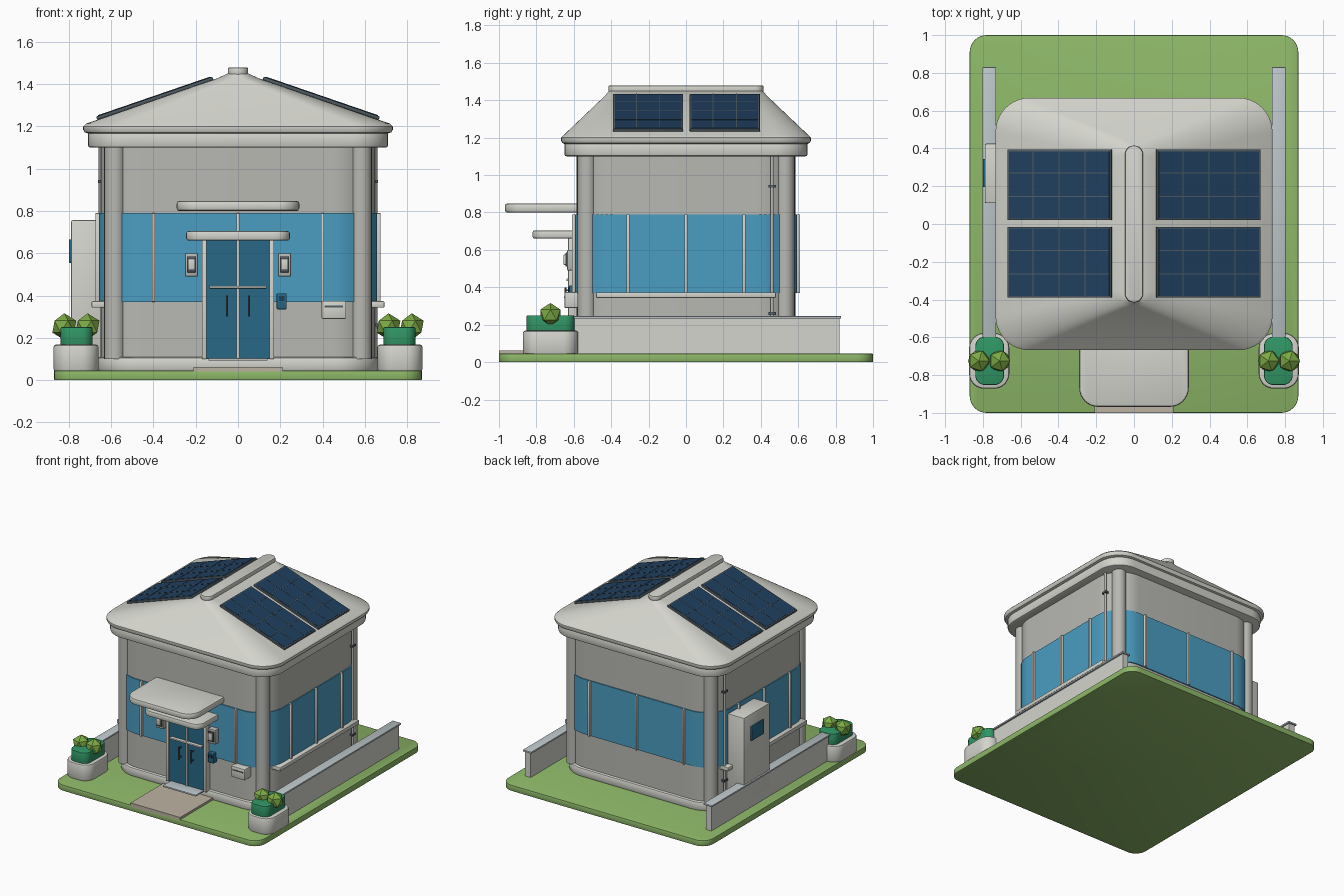
import bpy, bmesh, math
from mathutils import Vector

if "Cube" in bpy.data.objects:
    bpy.data.objects.remove(bpy.data.objects["Cube"])

HX, HY, R = 0.65, 0.585, 0.2   # wall plan: half sizes and corner radius


def mat(name, rgb):
    m = bpy.data.materials.new(name)
    m.diffuse_color = (*rgb, 1)
    m.use_nodes = True
    m.node_tree.nodes["Principled BSDF"].inputs["Base Color"].default_value = m.diffuse_color
    return m


GRASS = mat("grass", (0.27, 0.48, 0.14))
GLASS = mat("glass", (0.07, 0.34, 0.54))
DOOR = mat("door_blue", (0.02, 0.14, 0.24))
SOLAR = mat("solar_blue", (0.014, 0.05, 0.115))
FRAME = mat("dark_frame", (0.08, 0.11, 0.13))
GREEN = mat("hedge_green", (0.03, 0.3, 0.13))
LEAF = mat("leaf", (0.2, 0.4, 0.06))
STONE = mat("path_stone", (0.5, 0.45, 0.36))
WALL = mat("wall_grey", (0.48, 0.48, 0.45))
LIGHT = mat("light_grey", (0.66, 0.66, 0.61))
CAP = mat("cap_grey", (0.5, 0.56, 0.58))


def finish(name, bm, material=None, smooth=True):
    bmesh.ops.recalc_face_normals(bm, faces=bm.faces)
    me = bpy.data.meshes.new(name)
    bm.to_mesh(me)
    bm.free()
    ob = bpy.data.objects.new(name, me)
    bpy.context.collection.objects.link(ob)
    if material:
        me.materials.append(material)
    if smooth:
        bpy.ops.object.select_all(action='DESELECT')
        ob.select_set(True)
        bpy.context.view_layer.objects.active = ob
        bpy.ops.object.shade_smooth_by_angle(angle=math.radians(35))
    return ob


def loft(name, rings, material=None, c=(0, 0), n=8):
    """Skin through rounded rectangles given as (half x, half y, radius, z)."""
    bm = bmesh.new()
    loops = []
    for hx, hy, r, z in rings:
        vs = []
        for q, (sx, sy) in enumerate(((1, 1), (-1, 1), (-1, -1), (1, -1))):
            for i in range(n + 1):
                a = math.pi / 2 * (q + i / n)
                vs.append(bm.verts.new((c[0] + sx * (hx - r) + r * math.cos(a),
                                        c[1] + sy * (hy - r) + r * math.sin(a), z)))
        loops.append(vs)
    for a, b in zip(loops, loops[1:]):
        for i in range(len(a)):
            j = (i + 1) % len(a)
            bm.faces.new((a[i], a[j], b[j], b[i]))
    bm.faces.new(loops[0])
    bm.faces.new(loops[-1])
    return finish(name, bm, material)


def slab(name, x, y, z, r, e=0.01, material=None):
    """Rounded slab between (min, max) ranges with softened edges."""
    hx, hy = (x[1] - x[0]) / 2, (y[1] - y[0]) / 2
    ring = lambda d, zz: (hx - d, hy - d, r - d, zz)
    return loft(name, [ring(e, z[0]), ring(e * .3, z[0] + e * .3), ring(0, z[0] + e),
                       ring(0, z[1] - e), ring(e * .3, z[1] - e * .3), ring(e, z[1])],
                material, ((x[0] + x[1]) / 2, (y[0] + y[1]) / 2))


def box(name, x, y, z, material=None, bevel=0.0):
    bm = bmesh.new()
    bmesh.ops.create_cube(bm, size=1)
    for v in bm.verts:
        v.co = [(r[0] + r[1]) / 2 + k * (r[1] - r[0]) for k, r in zip(v.co, (x, y, z))]
    if bevel:
        bmesh.ops.bevel(bm, geom=bm.edges[:], offset=bevel, segments=2, affect='EDGES', profile=0.5)
    return finish(name, bm, material, bool(bevel))


def rod(name, x, y, z0, z1, r, material=None, n=16):
    bm = bmesh.new()
    bmesh.ops.create_cone(bm, cap_ends=True, segments=n, radius1=r, radius2=r, depth=z1 - z0)
    bmesh.ops.translate(bm, verts=bm.verts, vec=(x, y, (z0 + z1) / 2))
    return finish(name, bm, material)


def depth(t, half, out):
    """Distance of the curved wall face from the centre at position t along it."""
    return out - R + math.sqrt(R * R - max(0, abs(t) - (half - R)) ** 2)


def glass_band(name, half, out, span, place):
    bm = bmesh.new()
    n, rows = 40, []
    for i in range(n + 1):
        t = -span + 2 * span * i / n
        d = depth(t, half, out)
        rows.append([bm.verts.new((*place(t, d + o), z))
                     for o, z in ((-.01, .37), (.008, .37), (.008, .79), (-.01, .79))])
    for a, b in zip(rows, rows[1:]):
        for k in range(4):
            bm.faces.new((a[k], b[k], b[(k + 1) % 4], a[(k + 1) % 4]))
    bm.faces.new(rows[0])
    bm.faces.new(rows[-1])
    finish(name, bm, GLASS)


# ground, plinth, walls
slab("ground", (-.87, .87), (-1, 1), (0, .045), .09, .004, GRASS)
slab("plinth", (-.665, .665), (-.605, .605), (.04, .11), .2, .015, LIGHT)
loft("walls", [(HX, HY, R, .1), (HX, HY, R, 1.12)], WALL, n=12)
for sx in (-1, 1):
    for sy in (-1, 1):
        rod("corner_column", sx * .583, sy * .53, .1, 1.12, .05, WALL, 24)

# cornice, hipped roof, ridge cap
slab("cornice", (-.71, .71), (-.65, .65), (1.10, 1.175), .17, .012, LIGHT)
loft("roof", [(.705, .645, .165, 1.165), (.725, .662, .175, 1.172), (.733, .668, .18, 1.185),
              (.733, .668, .18, 1.2), (.72, .655, .175, 1.213), (.10, .43, .08, 1.427),
              (.05, .412, .049, 1.45)], LIGHT, n=10)
slab("ridge_cap", (-.048, .048), (-.415, .415), (1.44, 1.48), .047, .008, LIGHT)

# window bands with mullions
for s in (-1, 1):
    glass_band("front_back_glass", HX, HY, .55, lambda t, d: (t, s * d))
    glass_band("side_glass", HY, HX, .5, lambda t, d: (s * d, t))
    for t in (-.4, 0, .4):
        y = s * (depth(t, HX, HY) + .01)
        box("mullion", (t - .008, t + .008), (y - .015, y + .015), (.37, .79), LIGHT, .003)
    for t in (-.31, 0, .31):
        x = s * (depth(t, HY, HX) + .01)
        box("mullion", (x - .015, x + .015), (t - .008, t + .008), (.37, .79), LIGHT, .003)
    # sill, drain pipe with clamps
    box("side_sill", sorted((s * .62, s * .693)), (-.48, .48), (.343, .373), LIGHT, .005)
    rod("drain_pipe", s * .65, .46, .1, 1.11, .009, WALL, 12)
    for z in (.26, .94):
        box("pipe_clamp", (s * .65 - .013, s * .65 + .013), (.44, .48), (z - .007, z + .007), FRAME)

# solar panels lying on both slopes
for s in (-1, 1):
    a, b = Vector((s * .12, 0, 1.432)), Vector((s * .67, 0, 1.243))
    length, ang = (b - a).length, math.atan2(a.z - b.z, .55)
    for y0, y1 in ((-.39, -.015), (.02, .395)):
        parts = [box("panel_frame", (0, length), (y0, y1), (-.012, .004), FRAME, .003),
                 box("panel_cells", (.01, length - .01), (y0 + .01, y1 - .01), (0, .006), SOLAR)]
        for k in (1, 2, 3):
            u = length * k / 4
            parts.append(box("cell_line", (u - .002, u + .002), (y0 + .01, y1 - .01), (.004, .0075), FRAME))
        for k in (1, 2):
            v = y0 + (y1 - y0) * k / 3
            parts.append(box("cell_line", (.01, length - .01), (v - .002, v + .002), (.004, .0075), FRAME))
        for p in parts:
            if s < 0:
                p.rotation_euler = (0, math.pi - ang, 0)
                p.scale = (1, 1, -1)
            else:
                p.rotation_euler = (0, ang, 0)
            p.location = a

# entrance: canopies, door, path
slab("canopy", (-.29, .29), (-.968, -.45), (.80, .848), .1, .012, LIGHT)
slab("door_hood", (-.245, .245), (-.82, -.45), (.66, .705), .07, .01, LIGHT)
box("path", (-.21, .21), (-1, -.6), (.03, .062), STONE)
box("door_mat", (-.14, .14), (-.71, -.59), (.092, .104), CAP, .003)
box("door", (-.15, .15), (-.615, -.56), (.1, .665), DOOR)
for s in (-1, 1):
    box("door_post", (s * .16 - .011, s * .16 + .011), (-.63, -.56), (.1, .665), LIGHT, .003)
    rod("door_handle", s * .052, -.645, .3, .4, .005, FRAME, 10)
    for z in (.315, .385):
        box("handle_mount", (s * .052 - .004, s * .052 + .004), (-.645, -.61), (z - .004, z + .004), FRAME)
    # wall lamp
    box("lamp_body", (s * .22 - .031, s * .22 + .031), (-.635, -.57), (.49, .6), WALL, .005)
    box("lamp_rim", (s * .22 - .022, s * .22 + .022), (-.645, -.62), (.51, .585), FRAME, .003)
    box("lamp_light", (s * .22 - .017, s * .22 + .017), (-.655, -.63), (.52, .575), LIGHT, .004)
box("door_divider", (-.006, .006), (-.625, -.6), (.1, .66), LIGHT)
box("door_crossbar", (-.135, .135), (-.64, -.6), (.434, .446), LIGHT, .003)
box("keypad", (.183, .23), (-.625, -.57), (.335, .41), DOOR, .004)
box("keypad_screen", (.193, .22), (-.632, -.6), (.375, .398), SOLAR)
box("mailbox", (.395, .512), (-.65, -.56), (.29, .375), LIGHT, .006)
box("mailbox_slot", (.41, .497), (-.653, -.64), (.344, .352), FRAME)

# garden walls, planters, bushes
for s in (-1, 1):
    box("garden_wall", sorted((s * .742, s * .79)), (-.6, .82), (.04, .236), LIGHT)
    box("garden_wall_cap", sorted((s * .73, s * .802)), (-.6, .83), (.233, .246), CAP, .003)
    slab("planter", sorted((s * .66, s * .873)), (-.872, -.577), (.04, .168), .08, .012, LIGHT)
    slab("hedge", sorted((s * .688, s * .84)), (-.852, -.597), (.15, .25), .05, .006, GREEN)
    for x in (.712, .822):
        bm = bmesh.new()
        bmesh.ops.create_icosphere(bm, subdivisions=1, radius=.063)
        bmesh.ops.translate(bm, verts=bm.verts, vec=(s * x, -.725, .253))
        finish("bush", bm, LEAF, False)

# service cabinet on the left side
box("cabinet", (-.79, -.63), (.11, .425), (.1, .757), LIGHT, .008)
box("cabinet_screen", (-.8, -.78), (.195, .345), (.555, .665), DOOR, .003)
